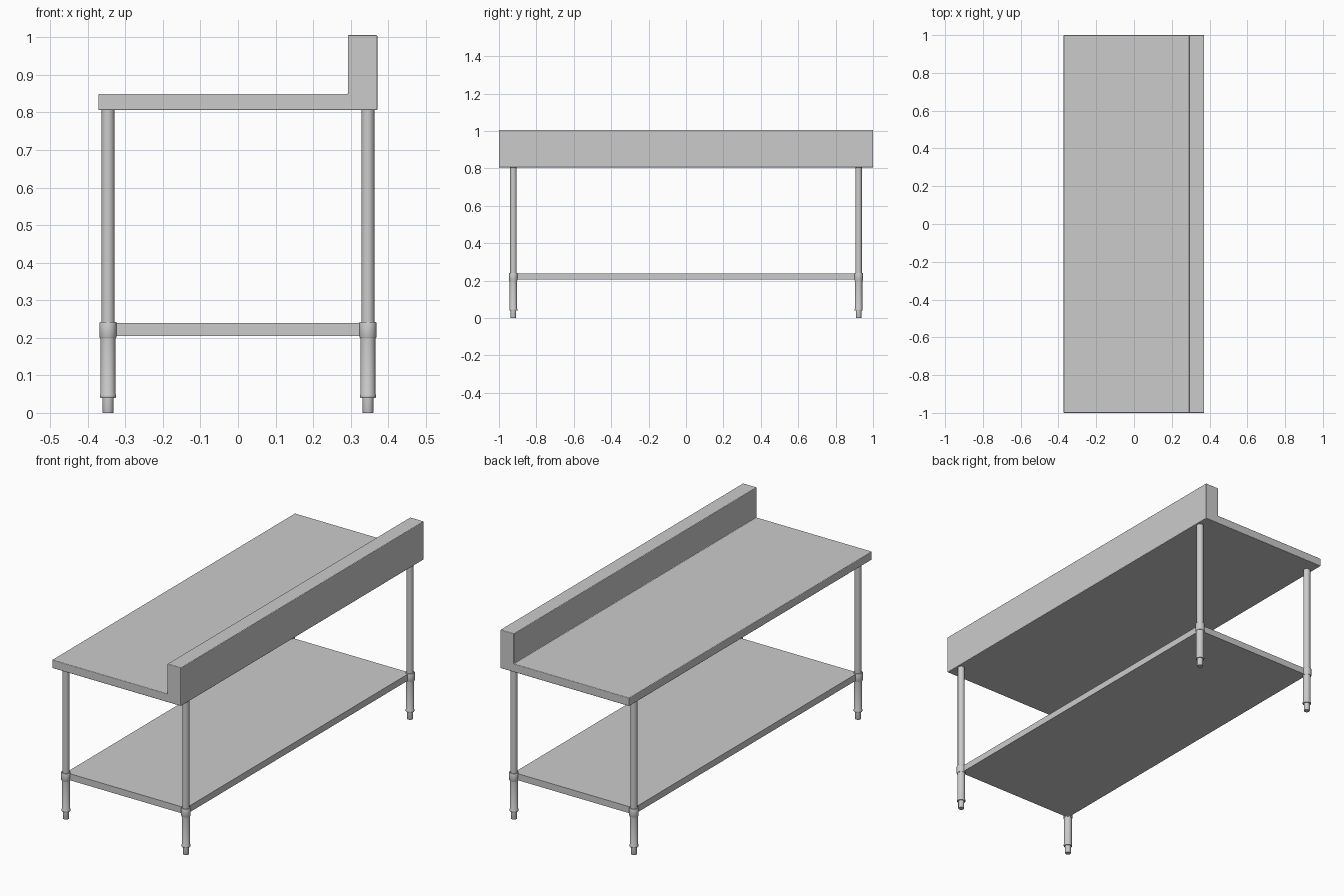
import bpy, bmesh
from math import tau, radians
from mathutils import Vector

if "Cube" in bpy.data.objects:
    bpy.data.objects.remove(bpy.data.objects["Cube"])


def finish(name, bm):
    bmesh.ops.recalc_face_normals(bm, faces=bm.faces)
    mesh = bpy.data.meshes.new(name)
    bm.to_mesh(mesh)
    bm.free()
    obj = bpy.data.objects.new(name, mesh)
    bpy.context.collection.objects.link(obj)
    return obj


def soften(obj, width):
    mod = obj.modifiers.new("rounded_edges", 'BEVEL')
    mod.width = width
    mod.segments = 3
    mod.limit_method = 'ANGLE'


def extrude_profile(name, points, y0, y1):
    """Extrude an x-z outline along y."""
    bm = bmesh.new()
    face = bm.faces.new([bm.verts.new((x, y0, z)) for x, z in points])
    ext = bmesh.ops.extrude_face_region(bm, geom=[face])
    moved = [g for g in ext["geom"] if isinstance(g, bmesh.types.BMVert)]
    bmesh.ops.translate(bm, verts=moved, vec=(0, y1 - y0, 0))
    return finish(name, bm)


def lathe(name, profile, location, sides=32):
    """Spin a radius-z outline around the vertical axis."""
    bm = bmesh.new()
    verts = [bm.verts.new((r, 0, z)) for r, z in profile]
    edges = [bm.edges.new(pair) for pair in zip(verts, verts[1:])]
    bmesh.ops.spin(bm, geom=verts + edges, cent=(0, 0, 0), axis=(0, 0, 1),
                   angle=tau, steps=sides, use_duplicate=False)
    bmesh.ops.remove_doubles(bm, verts=bm.verts, dist=1e-5)
    obj = finish(name, bm)
    obj.location = Vector(location)
    bpy.ops.object.select_all(action='DESELECT')
    bpy.context.view_layer.objects.active = obj
    obj.select_set(True)
    bpy.ops.object.shade_smooth_by_angle(angle=radians(35))
    return obj


LEG_X, LEG_Y = 0.346, 0.923

# Worktop with raised splashback
top = extrude_profile("worktop", [
    (-0.372, 0.806), (0.371, 0.806), (0.371, 1.006),
    (0.293, 1.006), (0.293, 0.849), (-0.372, 0.849)], -1, 1)
soften(top, 0.003)

# Lower shelf, its corners held in the leg sleeves
shelf = extrude_profile("lower_shelf", [
    (-LEG_X, 0.205), (LEG_X, 0.205), (LEG_X, 0.239), (-LEG_X, 0.239)],
    -LEG_Y, LEG_Y)

# Round legs: upper tube, shelf sleeve, lower tube and adjustable foot
upper_tube = [(0, 0.235), (0.0173, 0.235), (0.0173, 0.807), (0, 0.807)]
sleeve = [(0, 0.2), (0.0215, 0.2), (0.0225, 0.202), (0.0225, 0.24),
          (0.0215, 0.242), (0, 0.242)]
lower_tube = [(0, 0.04), (0.020, 0.04), (0.021, 0.042), (0.021, 0.048),
              (0.0195, 0.051), (0.0195, 0.201), (0, 0.201)]
foot = [(0, 0), (0.0140, 0), (0.0148, 0.002), (0.0148, 0.041), (0, 0.041)]

for y, depth in ((-LEG_Y, "front"), (LEG_Y, "back")):
    for x, side in ((-LEG_X, "left"), (LEG_X, "right")):
        for part, profile in (("upper_leg", upper_tube), ("shelf_sleeve", sleeve),
                              ("lower_leg", lower_tube), ("foot", foot)):
            lathe(f"{depth}_{side}_{part}", profile, (x, y, 0))
